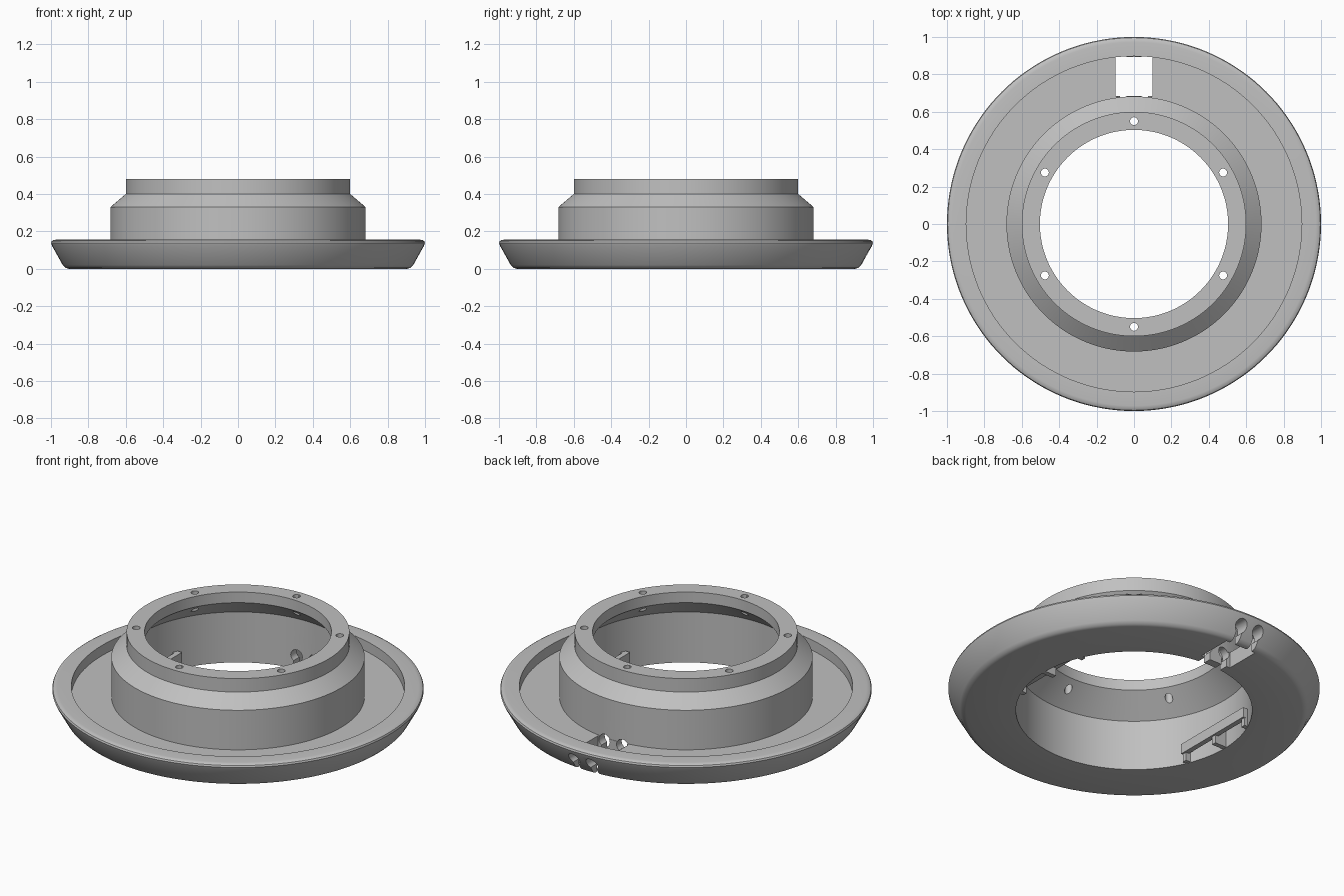
import bpy, bmesh, math
from mathutils import Matrix

cube = bpy.data.objects.get("Cube")
if cube:
    bpy.data.objects.remove(cube, do_unlink=True)

grey = bpy.data.materials.new("light grey")
grey.use_nodes = True
colour = (0.53, 0.53, 0.53, 1)
grey.diffuse_color = colour
grey.node_tree.nodes["Principled BSDF"].inputs["Base Color"].default_value = colour


def make_object(name, bm):
    bmesh.ops.recalc_face_normals(bm, faces=bm.faces[:])
    mesh = bpy.data.meshes.new(name)
    bm.to_mesh(mesh)
    bm.free()
    mesh.materials.append(grey)
    ob = bpy.data.objects.new(name, mesh)
    bpy.context.collection.objects.link(ob)
    return ob


def add_box(bm, x, y, z):
    """Box from (min, max) ranges."""
    size = Matrix.Diagonal((x[1] - x[0], y[1] - y[0], z[1] - z[0], 1))
    place = Matrix.Translation([sum(r) / 2 for r in (x, y, z)])
    bmesh.ops.create_cube(bm, size=1, matrix=place @ size)


def add_cylinder(bm, radius, depth, matrix):
    bmesh.ops.create_cone(bm, cap_ends=True, segments=24, radius1=radius,
                          radius2=radius, depth=depth, matrix=matrix)


def lathe(name, profile, steps=144):
    """Ring from a closed (radius, z) profile."""
    bm = bmesh.new()
    rings = []
    for i in range(steps):
        a = 2 * math.pi * i / steps
        rings.append([bm.verts.new((r * math.cos(a), r * math.sin(a), z)) for r, z in profile])
    n = len(profile)
    for i in range(steps):
        a, b = rings[i], rings[(i + 1) % steps]
        for j in range(n):
            k = (j + 1) % n
            bm.faces.new((a[j], b[j], b[k], a[k]))
    return make_object(name, bm)


def cut(target, cutter):
    cutter.hide_render = True
    mod = target.modifiers.new("cut", 'BOOLEAN')
    mod.operation = 'DIFFERENCE'
    mod.solver = 'EXACT'
    mod.object = cutter
    bpy.context.view_layer.objects.active = target
    bpy.ops.object.modifier_apply(modifier=mod.name)
    bpy.data.objects.remove(cutter, do_unlink=True)


# Flanged housing: flared rim, recessed floor, stepped collar and tapered bore
housing = lathe("flanged_housing", [
    (0.636, 0.0), (0.905, 0.0), (0.922, 0.005), (0.937, 0.02), (0.994, 0.122),
    (1.0, 0.138), (0.996, 0.148), (0.986, 0.154), (0.972, 0.156), (0.897, 0.156),
    (0.897, 0.095), (0.682, 0.095), (0.682, 0.33), (0.6, 0.40), (0.6, 0.48),
    (0.503, 0.48), (0.503, 0.417), (0.636, 0.30)])

# Six screw holes through the top lip
bm = bmesh.new()
for i in range(6):
    a = math.radians(30 + 60 * i)
    add_cylinder(bm, 0.021, 0.3, Matrix.Translation(
        (0.55 * math.cos(a), 0.55 * math.sin(a), 0.42)))
cut(housing, make_object("screw_hole_cutter", bm))

# Rectangular opening in the floor at the back
bm = bmesh.new()
add_box(bm, (-0.1, 0.1), (0.684, 0.894), (-0.1, 0.3))
cut(housing, make_object("floor_slot_cutter", bm))

# Pair of keyhole cable channels running outwards, open at the bottom
bm = bmesh.new()
for x in (-0.058, 0.058):
    add_cylinder(bm, 0.036, 0.6, Matrix.Translation((x, 0.85, 0.078))
                 @ Matrix.Rotation(math.pi / 2, 4, 'X'))
cut(housing, make_object("cable_hole_cutter", bm))
bm = bmesh.new()
for x in (-0.058, 0.058):
    add_box(bm, (x - 0.018, x + 0.018), (0.55, 1.15), (-0.1, 0.078))
cut(housing, make_object("cable_gap_cutter", bm))

bpy.ops.object.select_all(action='DESELECT')
housing.select_set(True)
bpy.context.view_layer.objects.active = housing
bpy.ops.object.shade_smooth_by_angle(angle=math.radians(30))

# Brackets inside the bore: a straight bar held by three posts
for side, label in ((1, "left"), (-1, "right")):
    def span(a, b):
        return tuple(sorted((side * a, side * b)))
    bm = bmesh.new()
    add_box(bm, span(0.55, 0.58), (-0.26, 0.26), (0.05, 0.11))
    make_object(label + "_bracket_bar", bm)
    bm = bmesh.new()
    for y, outer in ((-0.245, 0.61), (0, 0.65), (0.245, 0.61)):
        add_box(bm, span(0.56, outer), (y - 0.014, y + 0.014), (0.002, 0.109))
    make_object(label + "_bracket_posts", bm)
